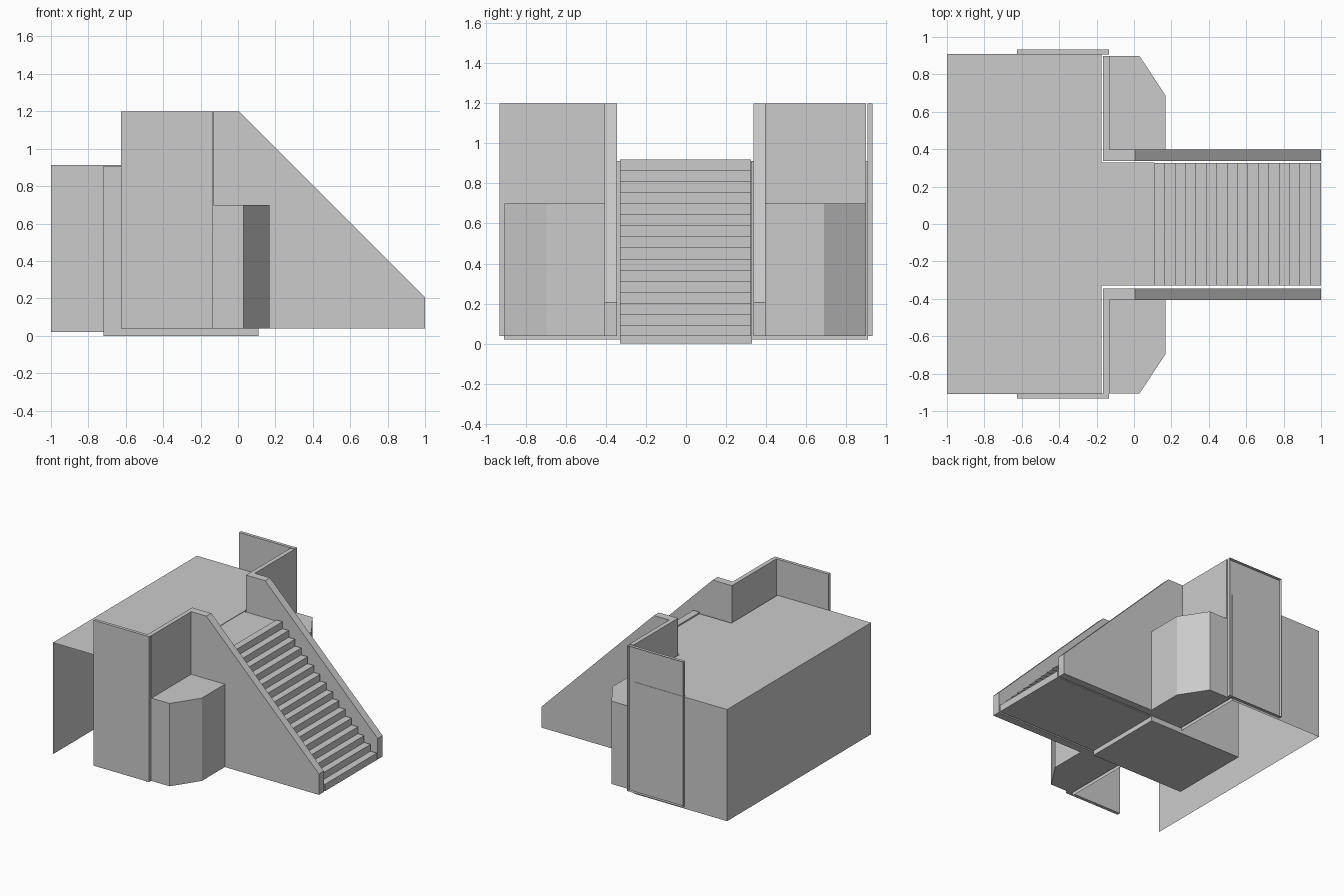
import bpy, bmesh
from mathutils import Vector

old = bpy.data.objects.get("Cube")
if old:
    bpy.data.objects.remove(old, do_unlink=True)

# Single flat colour
grey = bpy.data.materials.new("concrete_grey")
grey.use_nodes = True
colour = (0.6, 0.6, 0.6, 1)
grey.diffuse_color = colour
grey.node_tree.nodes["Principled BSDF"].inputs["Base Color"].default_value = colour


def prism(name, outline, direction, place, open_sides=()):
    """Extrude an outline along a direction; drop faces looking towards open_sides."""
    bm = bmesh.new()
    base = bm.faces.new([bm.verts.new(place(a, b)) for a, b in outline])
    top = bmesh.ops.extrude_face_region(bm, geom=[base], use_keep_orig=True)["geom"]
    bmesh.ops.translate(bm, vec=direction,
                        verts=[v for v in top if isinstance(v, bmesh.types.BMVert)])
    bmesh.ops.recalc_face_normals(bm, faces=bm.faces[:])
    bm.normal_update()
    gone = [f for f in bm.faces if any(f.normal.dot(Vector(s)) > 0.9 for s in open_sides)]
    bmesh.ops.delete(bm, geom=gone, context="FACES")
    mesh = bpy.data.meshes.new(name)
    bm.to_mesh(mesh)
    bm.free()
    mesh.materials.append(grey)
    obj = bpy.data.objects.new(name, mesh)
    bpy.context.collection.objects.link(obj)
    return obj


def flat(name, outline, z0, z1, open_sides=()):
    return prism(name, outline, (0, 0, z1 - z0), lambda x, y: (x, y, z0), open_sides)


def upright(name, outline, y0, y1):
    return prism(name, outline, (0, y1 - y0, 0), lambda x, z: (x, y0, z))


def box(name, x0, x1, y0, y1, z0, z1, open_sides=()):
    return flat(name, [(x0, y0), (x1, y0), (x1, y1), (x0, y1)], z0, z1, open_sides)


BASE, TOP = 0.038, 1.2

# Platform shell, open underneath and on one side, with a core block forming the landing
box("platform_shell", -1, -0.175, -0.909, 0.909, 0.02, 0.912, [(0, -1, 0), (0, 0, -1)])
box("landing_block", -0.72, 0.11, -0.33, 0.33, 0, 0.908)

# Stair flight
STEPS = 16
run, rise = (1 - 0.11) / STEPS, (0.92 - BASE) / STEPS
profile = [(0.11, BASE), (1, BASE)]
for i in range(STEPS):
    z = BASE + (i + 1) * rise
    profile += [(1 - i * run, z), (1 - (i + 1) * run, z)]
upright("stairs", profile, -0.33, 0.325)

# Mirrored wings: stair rail, front wall and chamfered planter
SHIFT = -0.004
for side, s in (("right", -1), ("left", 1)):
    def y(v):
        return s * v + SHIFT
    upright(side + "_stair_rail",
            [(-0.13, BASE), (1, BASE), (1, 0.205), (0.005, TOP), (-0.13, TOP)],
            y(0.34), y(0.402))
    box(side + "_front_wall", -0.165, -0.13, y(0.34), y(0.902), BASE, TOP)
    flat(side + "_planter",
         [(-0.13, y(0.402)), (0.168, y(0.402)), (0.168, y(0.692)),
          (0.03, y(0.902)), (-0.13, y(0.902))], BASE, 0.7)

# Side panels; the left one is hollow on its outer side
box("right_side_panel", -0.625, -0.133, -0.932, -0.906, BASE, TOP)
box("left_side_panel", -0.625, -0.133, 0.906, 0.932, BASE, TOP, [(0, 1, 0)])
